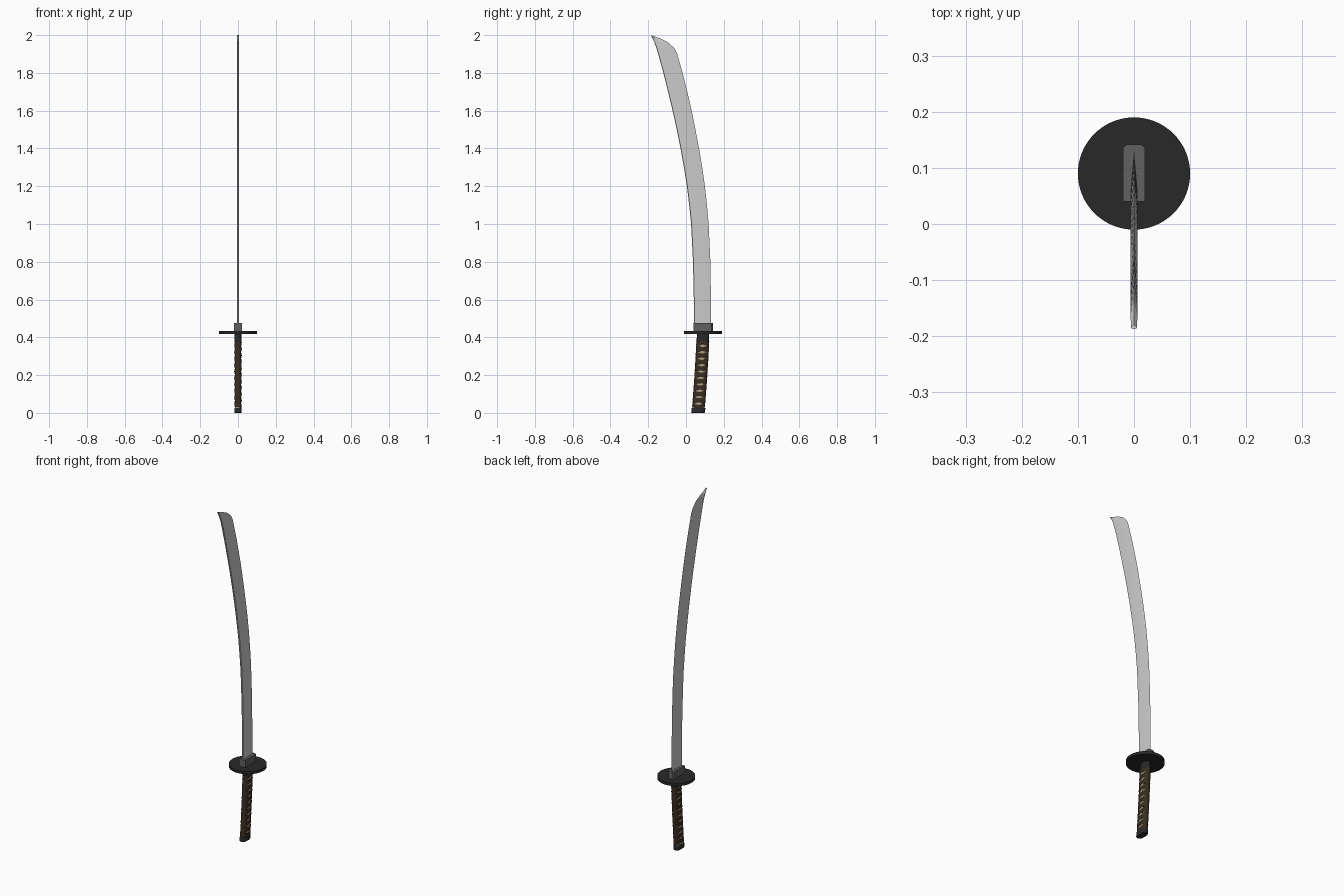
import bpy, bmesh, math

if "Cube" in bpy.data.objects:
    bpy.data.objects.remove(bpy.data.objects["Cube"])


def material(name, rgb):
    m = bpy.data.materials.new(name)
    m.diffuse_color = (*rgb, 1)
    m.use_nodes = True
    m.node_tree.nodes["Principled BSDF"].inputs["Base Color"].default_value = m.diffuse_color
    return m


BLACK = material("black_iron", (0.022, 0.022, 0.022))
STEEL = material("dark_steel", (0.12, 0.12, 0.12))
BROWN = material("brown_wrap", (0.04, 0.026, 0.014))
TAN = material("pale_skin", (0.42, 0.33, 0.22))


def loft(name, rings, mat=None, closed=True, angle=30):
    """Skin equal-length rings of points and cap both ends."""
    bm = bmesh.new()
    vs = [[bm.verts.new(p) for p in r] for r in rings]
    n = len(rings[0])
    for a, b in zip(vs, vs[1:]):
        for i in range(n):
            j = (i + 1) % n
            bm.faces.new((a[i], a[j], b[j], b[i]))
    bm.faces.new(vs[0][::-1])
    bm.faces.new(vs[-1])
    bmesh.ops.recalc_face_normals(bm, faces=bm.faces)
    me = bpy.data.meshes.new(name)
    bm.to_mesh(me)
    bm.free()
    ob = bpy.data.objects.new(name, me)
    bpy.context.collection.objects.link(ob)
    if mat:
        me.materials.append(mat)
    bpy.ops.object.select_all(action='DESELECT')
    ob.select_set(True)
    bpy.context.view_layer.objects.active = ob
    bpy.ops.object.shade_smooth_by_angle(angle=math.radians(angle))
    return ob


# Blade: spine (y, z), cutting edge (y, z) at each station
stations = [
    (.042, .43, .132, .43), (.041, .62, .132, .62), (.037, .80, .129, .80),
    (.027, 1.0, .120, 1.0), (.017, 1.1, .111, 1.1), (.005, 1.2, .100, 1.2),
    (-.011, 1.3, .086, 1.3), (-.029, 1.4, .069, 1.4), (-.049, 1.5, .050, 1.5),
    (-.071, 1.6, .030, 1.6), (-.095, 1.7, .007, 1.7), (-.120, 1.8, -.018, 1.8),
    (-.147, 1.9, -.048, 1.905), (-.156, 1.93, -.063, 1.932),
    (-.167, 1.96, -.095, 1.962), (-.177, 1.982, -.137, 1.983),
    (-.187, 2.0, -.180, 1.998)]
rings = []
for sy, sz, ey, ez in stations:
    w = min(.022, (ey - sy) * .3)
    t = w / (ey - sy)
    rz = sz + (ez - sz) * t
    x = .0062 if ez < 1.99 else .005
    rings.append([(0, sy, sz), (x * .75, sy + w * .12, sz), (x, sy + w, rz),
                  (0, ey, ez), (-x, sy + w, rz), (-x * .75, sy + w * .12, sz)])
loft("blade", rings, angle=20)

# Blade collar
collar = [(-.02, .04), (.02, .04), (.02, .136), (.012, .142),
          (-.012, .142), (-.02, .136)]
loft("blade_collar", [[(x, y, z) for x, y in collar] for z in (.43, .476)], STEEL)

# Round guard
bpy.ops.mesh.primitive_cylinder_add(vertices=64, radius=.1, depth=.016,
                                    location=(0, .09, .425))
guard = bpy.context.object
guard.name = "guard"
guard.data.materials.append(BLACK)
bpy.ops.object.shade_smooth_by_angle(angle=math.radians(30))


def centre(z):
    return .090 - .026 * max(0, (.42 - z) / .42) ** 1.3


def oval(z, rx, ry, n=32, a=None):
    """Rounded-box outline of the handle, or one point of it at angle a."""
    def pt(t):
        c, s = math.cos(t), math.sin(t)
        return (rx * math.copysign(abs(c) ** .75, c),
                centre(z) + ry * math.copysign(abs(s) ** .75, s), z)
    return pt(a) if a is not None else [pt(2 * math.pi * i / n) for i in range(n)]


# Handle core, top ferrule and end cap
loft("handle_core", [oval(.01 + .04 * i, .0165, .0315) for i in range(11)], TAN)
loft("handle_ferrule", [oval(z, .0185, .0325) for z in (.372, .395, .418)], BLACK)
loft("end_cap", [oval(0, .0175, .034), oval(.003, .0195, .0365),
                 oval(.024, .0195, .0365), oval(.027, .0185, .035)], BLACK)

# Two crossing wraps that leave diamond openings on both sides
PITCH, HALF, STEPS = .034, .0105, 40


def wrap(name, sign):
    rings = []
    for i in range(10 * STEPS + STEPS // 2 + 1):
        turns = i / STEPS
        a = 2 * math.pi * turns
        # climb quickly on the flat sides and run level around the edges
        z = .032 + PITCH * (turns + .8 * math.sin(2 * a) / (4 * math.pi))
        bulge = .0004 * sign * math.cos(a)
        ring = []
        for dz, out in ((-HALF, -.001), (-HALF, .0015), (0, .0032),
                        (HALF, .0015), (HALF, -.001)):
            zz = min(max(z + dz, .02), .38)
            r = out + (bulge if out > 0 else 0)
            ring.append(oval(zz, .0165 + r, .0315 + r, a=sign * a))
        rings.append(ring)
    loft(name, rings, BROWN, angle=40)


wrap("left_wrap", 1)
wrap("right_wrap", -1)
